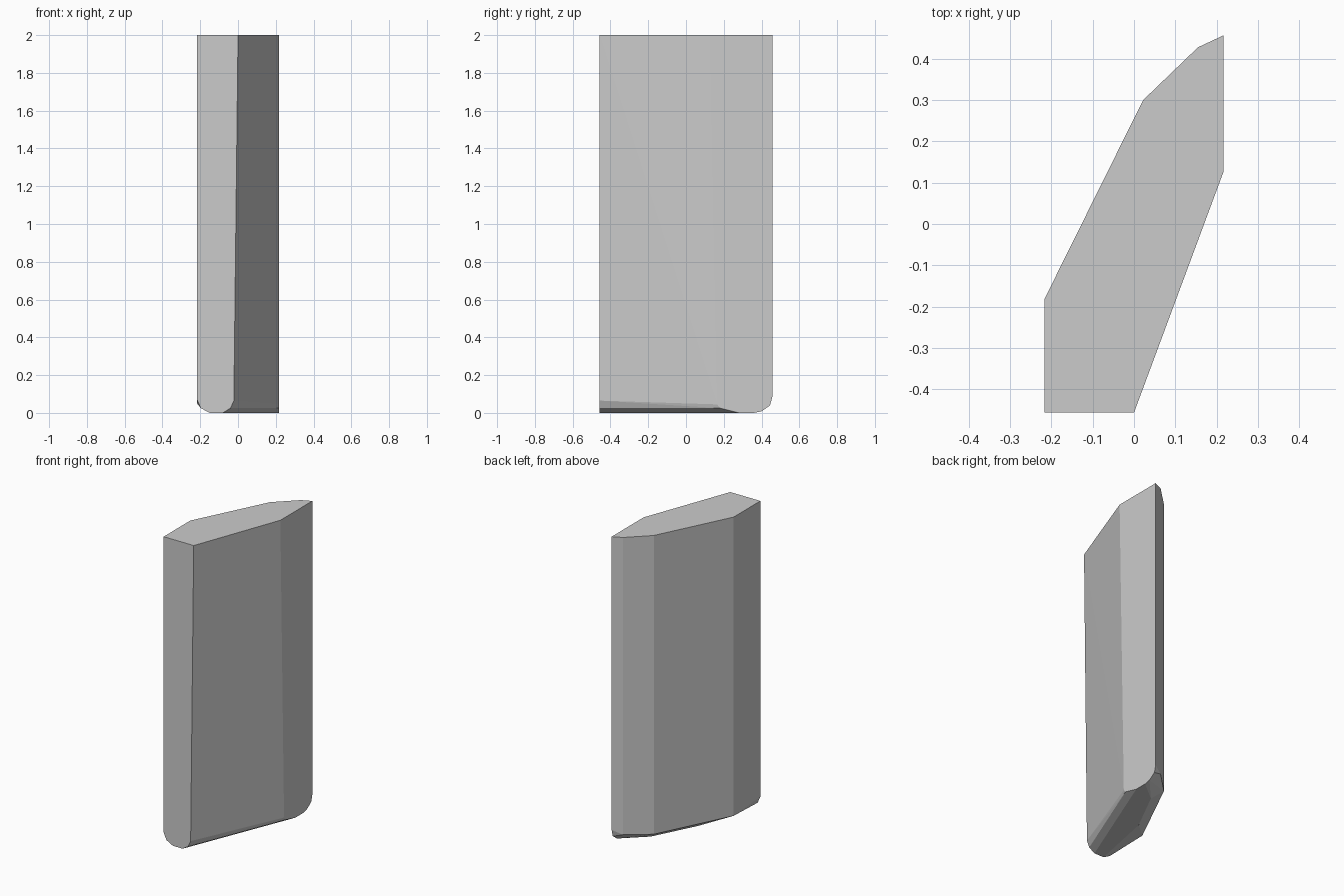
import bpy, bmesh

if "Cube" in bpy.data.objects:
    bpy.data.objects.remove(bpy.data.objects["Cube"])

# Flat top outline
top = [(-.217, -.457), (0, -.457), (.217, .127), (.217, .457),
       (.155, .428), (.022, .30), (-.217, -.182)]
pts = [(x, y, 2) for x, y in top]

# Rounded lower profile of the front face (x, z)
pts += [(x, -.457, z) for x, z in [(-.217, .07), (-.197, .025), (-.15, 0),
                                   (-.08, 0), (-.04, .025), (-.022, .065)]]
# Rounded lower profile of the right face (y, z)
pts += [(.217, y, z) for y, z in [(.165, .045), (.18, .025), (.28, 0), (.36, 0),
                                  (.40, .008), (.445, .04), (.457, .085)]]
# Lower corners of the back walls and of the flat underside
pts += [(-.217, -.182, .05), (.022, .30, .05), (.155, .428, .06),
        (.08, .25, 0), (-.065, -.035, 0)]

# Faceted blade as the convex skin of the profiles
bm = bmesh.new()
for p in pts:
    bm.verts.new(p)
hull = bmesh.ops.convex_hull(bm, input=bm.verts)
loose = [v for v in bm.verts if not v.link_faces]
bmesh.ops.delete(bm, geom=loose, context='VERTS')
bmesh.ops.dissolve_limit(bm, angle_limit=.01, verts=bm.verts, edges=bm.edges)
bmesh.ops.recalc_face_normals(bm, faces=bm.faces)
mesh = bpy.data.meshes.new("faceted_slab")
bm.to_mesh(mesh)
bm.free()
bpy.context.collection.objects.link(bpy.data.objects.new("faceted_slab", mesh))
